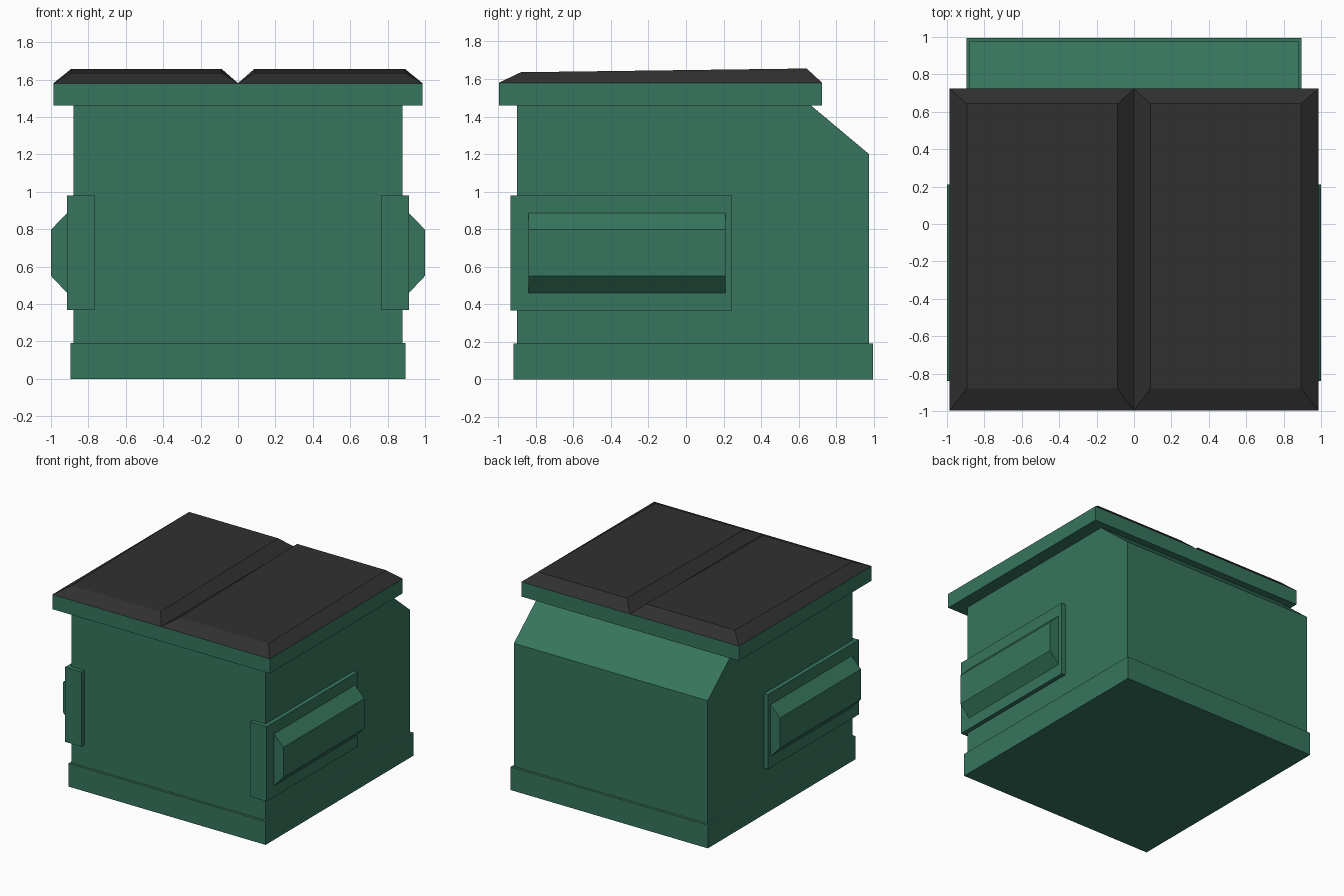
import bpy, bmesh

if "Cube" in bpy.data.objects:
    bpy.data.objects.remove(bpy.data.objects["Cube"])


def material(name, color):
    m = bpy.data.materials.new(name)
    m.diffuse_color = color
    m.use_nodes = True
    m.node_tree.nodes["Principled BSDF"].inputs["Base Color"].default_value = m.diffuse_color
    return m


GREEN = material("green_paint", (0.037, 0.18, 0.11, 1))
DARK = material("dark_plastic", (0.03, 0.03, 0.03, 1))


def finish(name, bm, mat):
    bmesh.ops.recalc_face_normals(bm, faces=bm.faces)
    mesh = bpy.data.meshes.new(name)
    bm.to_mesh(mesh)
    bm.free()
    mesh.materials.append(mat)
    obj = bpy.data.objects.new(name, mesh)
    bpy.context.collection.objects.link(obj)
    return obj


def extrude(name, points, offset, mat):
    """Extrude a flat 3D outline along an offset vector."""
    bm = bmesh.new()
    face = bm.faces.new([bm.verts.new(p) for p in points])
    result = bmesh.ops.extrude_face_region(bm, geom=[face], use_keep_orig=True)
    verts = [g for g in result["geom"] if isinstance(g, bmesh.types.BMVert)]
    bmesh.ops.translate(bm, verts=verts, vec=offset)
    return finish(name, bm, mat)


def box(name, x, y, z, mat):
    outline = [(x[0], y[0], z[0]), (x[1], y[0], z[0]), (x[1], y[1], z[0]), (x[0], y[1], z[0])]
    return extrude(name, outline, (0, 0, z[1] - z[0]), mat)


def mirror_x(obj):
    mod = obj.modifiers.new("mirror", "MIRROR")
    mod.use_clip = False
    mod.use_mirror_merge = False
    return obj


# Main bin with sloped upper back
profile = [(-0.9, 0.19), (0.975, 0.19), (0.975, 1.2), (0.665, 1.46), (-0.9, 1.46)]
extrude("body", [(-0.88, y, z) for y, z in profile], (1.76, 0, 0), GREEN)

# Base skirt and top rim
box("base_skirt", (-0.895, 0.895), (-0.92, 0.995), (0, 0.19), GREEN)
box("top_rim", (-0.987, 0.987), (-0.997, 0.725), (1.46, 1.58), GREEN)

# Fork pocket plates and sleeves on both sides
mirror_x(box("pocket_plate", (0.765, 0.915), (-0.935, 0.245), (0.367, 0.98), GREEN))
sleeve = [(0.915, 0.46), (1.0, 0.55), (1.0, 0.797), (0.915, 0.885)]
mirror_x(extrude("fork_sleeve", [(x, -0.84, z) for x, z in sleeve], (0, 1.05, 0), GREEN))

# Pair of bevelled lids, slightly higher at the back
bm = bmesh.new()
bottom = [bm.verts.new((x, y, 1.58)) for x, y in
          ((0, -0.997), (0.987, -0.997), (0.987, 0.725), (0, 0.725))]
top = [bm.verts.new(p) for p in
       ((0.087, -0.88, 1.636), (0.893, -0.88, 1.636), (0.893, 0.643, 1.656), (0.087, 0.643, 1.656))]
bm.faces.new(bottom)
bm.faces.new(top)
for i in range(4):
    j = (i + 1) % 4
    bm.faces.new((bottom[i], bottom[j], top[j], top[i]))
mirror_x(finish("lid", bm, DARK))
